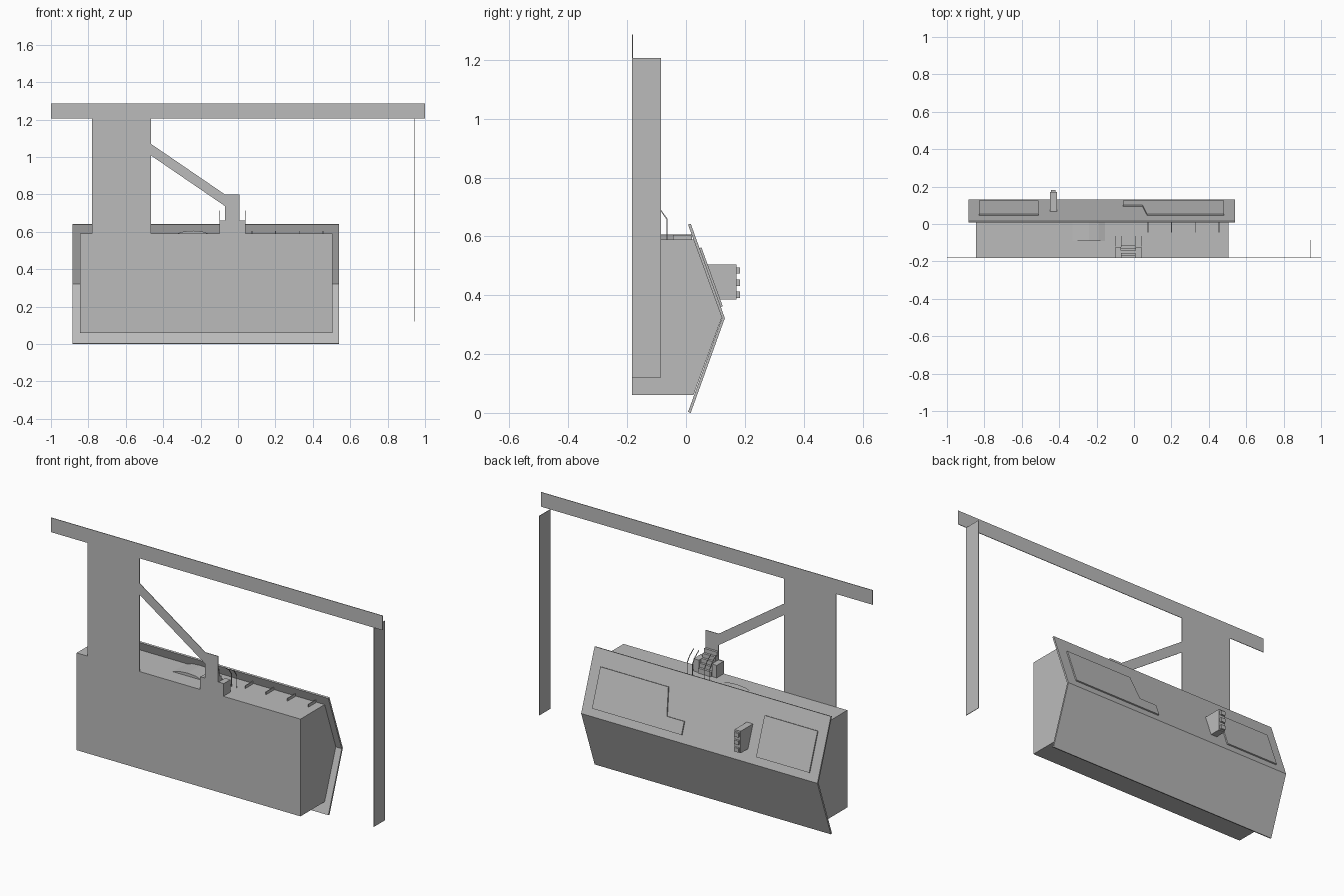
import bpy, bmesh
from mathutils import Vector, Matrix

if "Cube" in bpy.data.objects:
    bpy.data.objects.remove(bpy.data.objects["Cube"], do_unlink=True)

GREY = (0.5, 0.5, 0.5, 1)
mat = bpy.data.materials.new("plain grey")
mat.use_nodes = True
mat.diffuse_color = GREY
mat.node_tree.nodes["Principled BSDF"].inputs["Base Color"].default_value = GREY


def prism(name, points, depth):
    """Extrude a closed outline of 3D points along the depth vector."""
    bm = bmesh.new()
    face = bm.faces.new([bm.verts.new(p) for p in points])
    new = bmesh.ops.extrude_face_region(bm, geom=[face])["geom"]
    bmesh.ops.translate(bm, vec=depth, verts=[v for v in new if isinstance(v, bmesh.types.BMVert)])
    bmesh.ops.recalc_face_normals(bm, faces=bm.faces)
    mesh = bpy.data.meshes.new(name)
    bm.to_mesh(mesh)
    bm.free()
    mesh.materials.append(mat)
    obj = bpy.data.objects.new(name, mesh)
    bpy.context.collection.objects.link(obj)
    return obj


def side_profile(name, yz, x0, x1):
    return prism(name, [(x0, y, z) for y, z in yz], (x1 - x0, 0, 0))


def front_plate(name, xz):
    return prism(name, [(x, FRONT, z) for x, z in xz], (0, THIN, 0))


def box(name, x0, x1, y0, y1, z0, z1):
    return side_profile(name, [(y0, z0), (y1, z0), (y1, z1), (y0, z1)], x0, x1)


FRONT, THIN, ROOF = -0.183, 0.003, 0.59

# Main body and folded back panel
side_profile("body", [(FRONT, 0.06), (0.025, 0.06), (0.122, 0.325), (0.025, ROOF), (FRONT, ROOF)],
             -0.845, 0.505)
side_profile("back_panel", [(0.007, 0.003), (0.016, 0), (0.132, 0.322), (0.016, 0.643),
                            (0.007, 0.64), (0.122, 0.322)], -0.885, 0.54)

# Flat frontal frame: beam, tower, and sloping brace with its foot
box("top_beam", -1, 1, FRONT, FRONT + THIN, 1.207, 1.286)
box("tower", -0.78, -0.465, FRONT, FRONT + THIN, ROOF, 1.207)
front_plate("brace", [(-0.465, 1.07), (-0.07, 0.8), (0.008, 0.8), (0.008, 0.66), (0.04, 0.66),
                      (0.04, ROOF), (-0.1, ROOF), (-0.1, 0.66), (-0.07, 0.66), (-0.07, 0.738),
                      (-0.465, 1.008)])
box("hanging_post", 0.944, 0.947, FRONT, -0.085, 0.12, 1.207)


# Raised boards lying on the upper slope of the back panel
def slope_board(name, xz):
    def on_slope(x, z):
        return (x, 0.132 - (z - 0.322) * 0.116 / 0.321, z)
    normal = Vector((0, 0.321, 0.116)).normalized()
    return prism(name, [on_slope(x, z) for x, z in xz], normal * 0.007)


slope_board("small_board", [(-0.83, 0.36), (-0.51, 0.36), (-0.51, 0.56), (-0.83, 0.56)])
slope_board("large_board", [(-0.06, 0.36), (0.48, 0.36), (0.48, 0.56), (0.07, 0.56),
                            (0.045, 0.425), (-0.06, 0.425)])

# Bracket with three lamps
side_profile("bracket", [(0.105, 0.385), (0.172, 0.385), (0.172, 0.505), (0.06, 0.505)], -0.45, -0.413)
for i in range(3):
    z = 0.391 + i * 0.041
    box(f"lamp_{i + 1}", -0.444, -0.419, 0.172, 0.183, z, z + 0.022)

# Roof ribs and low curved hatch
for i, x in enumerate((0.075, 0.2, 0.33, 0.455)):
    box(f"roof_rib_{i + 1}", x - 0.002, x + 0.002, -0.045, 0.02, ROOF, 0.605)
prism("roof_hatch", [(x, -0.09, z) for x, z in ((-0.33, ROOF), (-0.29, 0.602), (-0.24, 0.606),
                                                (-0.19, 0.602), (-0.155, ROOF))], (0, 0.11, 0))

# Staircase between two side blocks
for side, x0, x1 in (("right", -0.1, -0.07), ("left", 0.008, 0.04)):
    box(f"{side}_stair_block", x0, x1, FRONT + THIN, -0.122, ROOF, 0.658)
steps = 5
for i in range(steps):
    y = FRONT + THIN + i * 0.013
    box(f"step_{i + 1}", -0.07, 0.008, y, y + 0.013, ROOF, 0.705 - i * 0.022)

# Handrails: sloping bar and end post
for i, x in enumerate((-0.098, -0.068, 0.006, 0.038)):
    side_profile(f"handrail_{i + 1}", [(-0.12, 0.715), (-0.085, 0.69), (-0.063, 0.66), (-0.063, ROOF),
                                       (-0.066, ROOF), (-0.066, 0.657), (-0.087, 0.687), (-0.12, 0.711)],
                 x - 0.0015, x + 0.0015)
